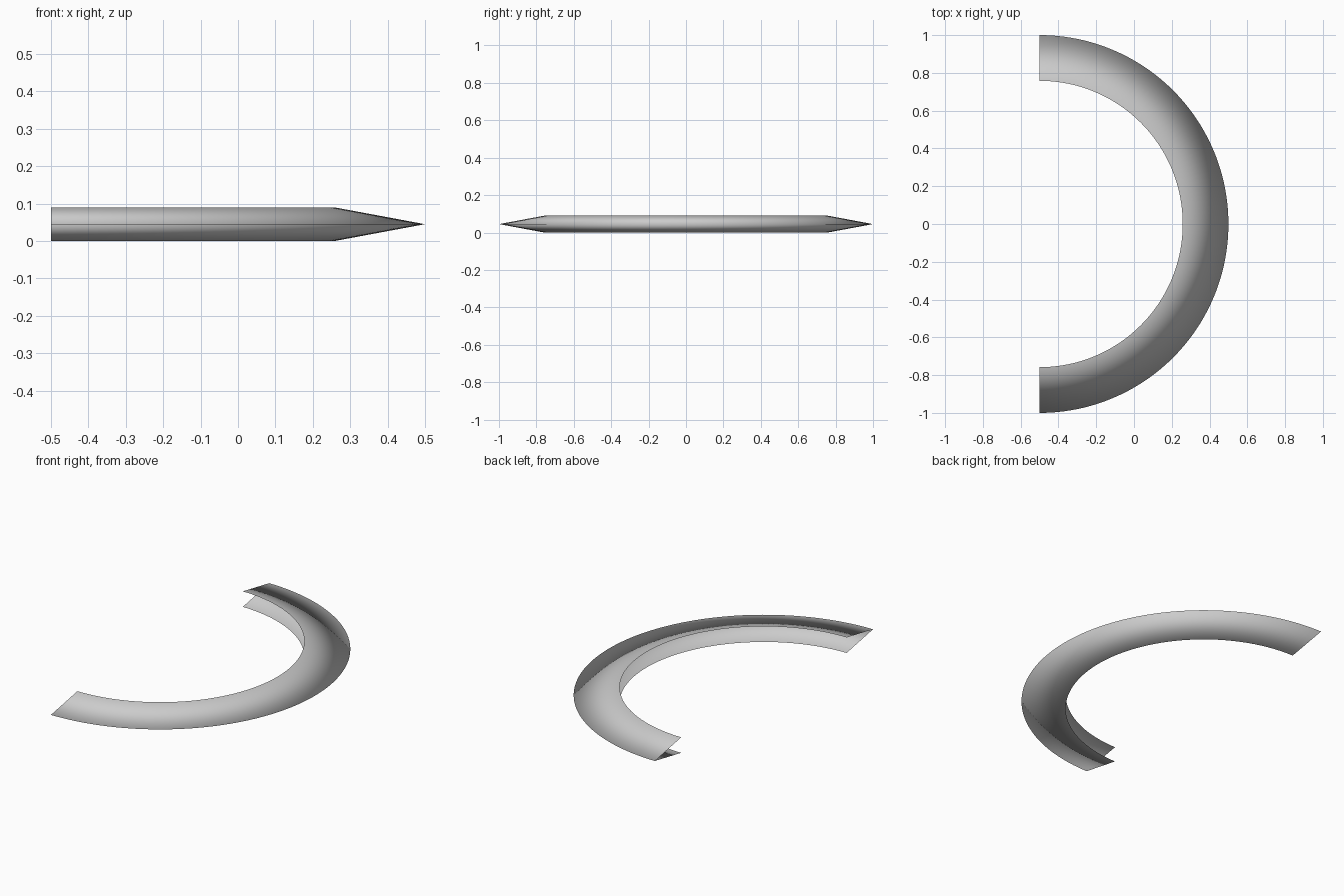
import bpy
import bmesh
from math import pi
from mathutils import Vector

if "Cube" in bpy.data.objects:
    bpy.data.objects.remove(bpy.data.objects["Cube"], do_unlink=True)

OUTER, INNER, HEIGHT, STEPS = 1.0, 0.758, 0.09, 96
CENTER = Vector((-0.5, 0, 0))

# Plain grey surface
grey = bpy.data.materials.new("light grey")
grey.use_nodes = True
colour = (0.6, 0.6, 0.6, 1)
grey.diffuse_color = colour
grey.node_tree.nodes["Principled BSDF"].inputs["Base Color"].default_value = colour

# V-shaped profile, open towards the centre, swept through half a turn
bm = bmesh.new()
profile = [(INNER, 0), (OUTER, HEIGHT / 2), (INNER, HEIGHT)]
verts = [bm.verts.new(CENTER + Vector((0, -r, z))) for r, z in profile]
edges = [bm.edges.new(pair) for pair in zip(verts, verts[1:])]
bmesh.ops.spin(bm, geom=verts + edges, cent=CENTER, axis=(0, 0, 1),
               angle=pi, steps=STEPS, use_duplicate=False)

# Outward normals: upper band faces up, lower band faces down
bm.normal_update()
for face in bm.faces:
    above = face.calc_center_median().z > HEIGHT / 2
    if (face.normal.z > 0) != above:
        face.normal_flip()
    face.smooth = True

mesh = bpy.data.meshes.new("half_ring")
bm.to_mesh(mesh)
bm.free()
mesh.materials.append(grey)
ring = bpy.data.objects.new("half_ring", mesh)
bpy.context.collection.objects.link(ring)
